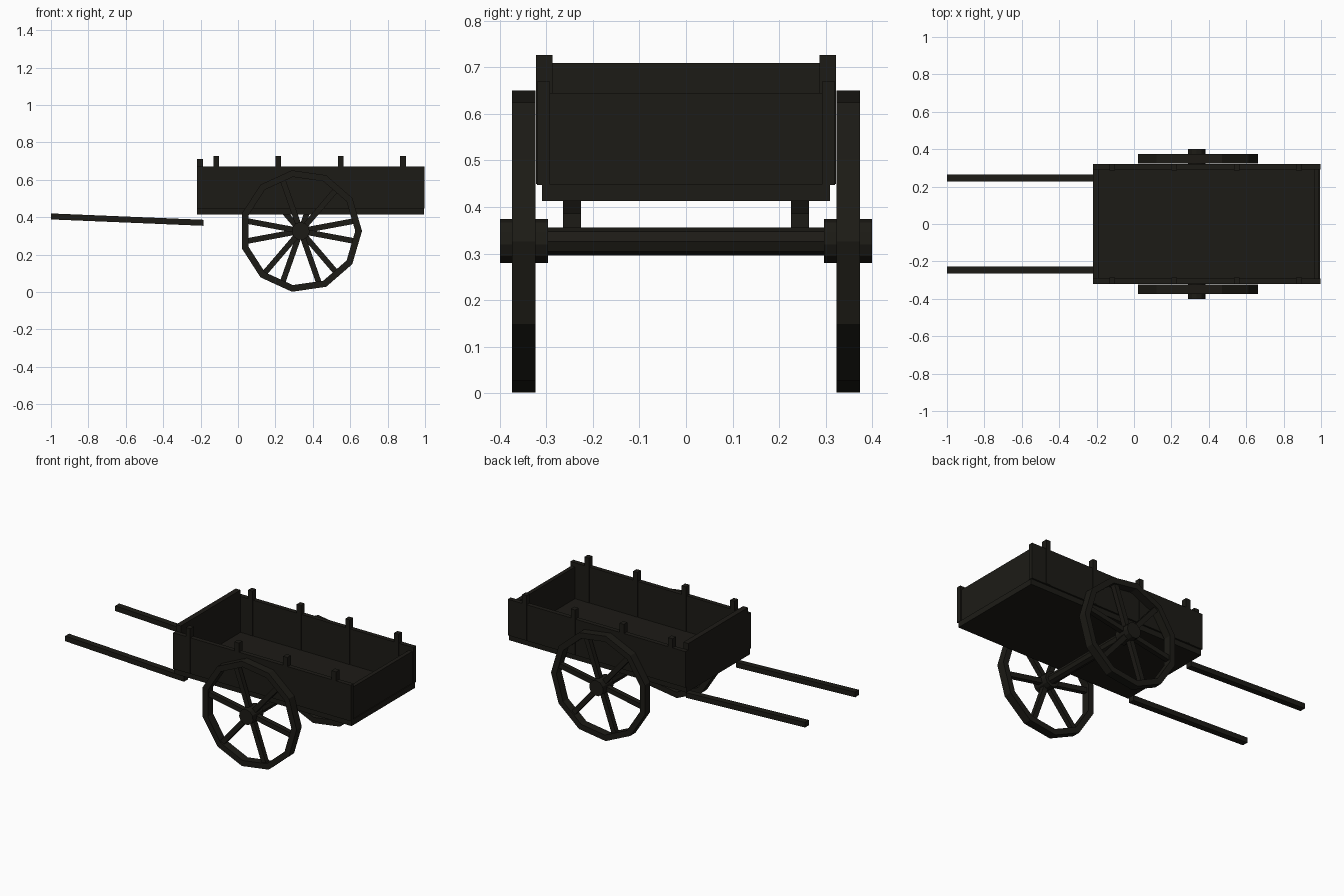
import bpy, bmesh
from math import pi, cos, sin, atan2, hypot
from mathutils import Matrix, Vector

if "Cube" in bpy.data.objects:
    bpy.data.objects.remove(bpy.data.objects["Cube"])

wood = bpy.data.materials.new("dark_wood")
wood.diffuse_color = (0.012, 0.011, 0.008, 1)
wood.use_nodes = True
wood.node_tree.nodes["Principled BSDF"].inputs["Base Color"].default_value = wood.diffuse_color


def finish(name, bm):
    bmesh.ops.recalc_face_normals(bm, faces=bm.faces)
    me = bpy.data.meshes.new(name)
    bm.to_mesh(me)
    bm.free()
    me.materials.append(wood)
    ob = bpy.data.objects.new(name, me)
    bpy.context.collection.objects.link(ob)
    return ob


def add_box(bm, lo, hi, turn=Matrix()):
    lo, hi = Vector(lo), Vector(hi)
    m = turn @ Matrix.Translation((lo + hi) / 2) @ Matrix.Diagonal((*(hi - lo), 1))
    bmesh.ops.create_cube(bm, size=1, matrix=m)


def box(name, lo, hi, turn=Matrix()):
    bm = bmesh.new()
    add_box(bm, lo, hi, turn)
    return finish(name, bm)


def cylinder(name, r, y0, y1, sides):
    bm = bmesh.new()
    m = Matrix.Translation((CX, (y0 + y1) / 2, CZ)) @ Matrix.Rotation(pi / 2, 4, 'X')
    bmesh.ops.create_cone(bm, cap_ends=True, segments=sides, radius1=r, radius2=r,
                          depth=abs(y1 - y0), matrix=m)
    return finish(name, bm)


CX, CZ = 0.335, 0.326    # wheel centre
R_OUT, R_IN, SIDES = 0.328, 0.292, 11

# cart bed: floor, end boards
box("floor", (-0.22, -0.31, 0.413), (0.995, 0.31, 0.448))
box("front_board", (-0.22, -0.292, 0.445), (-0.187, 0.292, 0.71))
box("tail_board", (0.965, -0.292, 0.445), (0.99, 0.292, 0.645))

for s, side in ((-1, "near"), (1, "far")):
    # side board and its stakes
    y = sorted((s * 0.292, s * 0.32))
    box(side + "_side_board", (-0.22, y[0], 0.447), (0.997, y[1], 0.67))
    y = sorted((s * 0.287, s * 0.322))
    for i in range(4):
        x = -0.117 + i * 0.333
        box(f"{side}_stake_{i + 1}", (x - 0.015, y[0], 0.45), (x + 0.015, y[1], 0.727))

    # sloping pull shaft
    a, b = Vector((-1, 0, 0.404)), Vector((-0.185, 0, 0.37))
    tilt = Matrix.Translation((a.x, s * 0.245, a.z)) @ Matrix.Rotation(
        atan2(a.z - b.z, b.x - a.x), 4, 'Y')
    box(side + "_shaft", (0, -0.019, -0.016), ((b - a).length, 0.019, 0.016), tilt)

    # faceted wheel rim
    bm = bmesh.new()
    rings = []
    for i in range(SIDES):
        t = 2 * pi * i / SIDES
        rings.append([bm.verts.new((CX + r * cos(t), s * y, CZ + r * sin(t)))
                      for r, y in ((R_OUT, 0.323), (R_OUT, 0.374), (R_IN, 0.374), (R_IN, 0.323))])
    for i in range(SIDES):
        p, q = rings[i], rings[(i + 1) % SIDES]
        for k in range(4):
            n = (k + 1) % 4
            bm.faces.new((p[k], p[n], q[n], q[k]))
    finish(side + "_wheel_rim", bm)

    # six spokes
    bm = bmesh.new()
    for i in range(6):
        m = Matrix.Translation((CX, s * 0.349, CZ)) @ Matrix.Rotation(
            -s * pi / 17 - i * pi / 3, 4, 'Y')
        add_box(bm, (0.02, -0.015, -0.015), (0.292, 0.015, 0.015), m)
    finish(side + "_wheel_spokes", bm)

    # hub
    cylinder(side + "_hub", 0.048, s * 0.297, s * 0.4, 11)

# axle
cylinder("axle", 0.03, -0.32, 0.32, 8)
